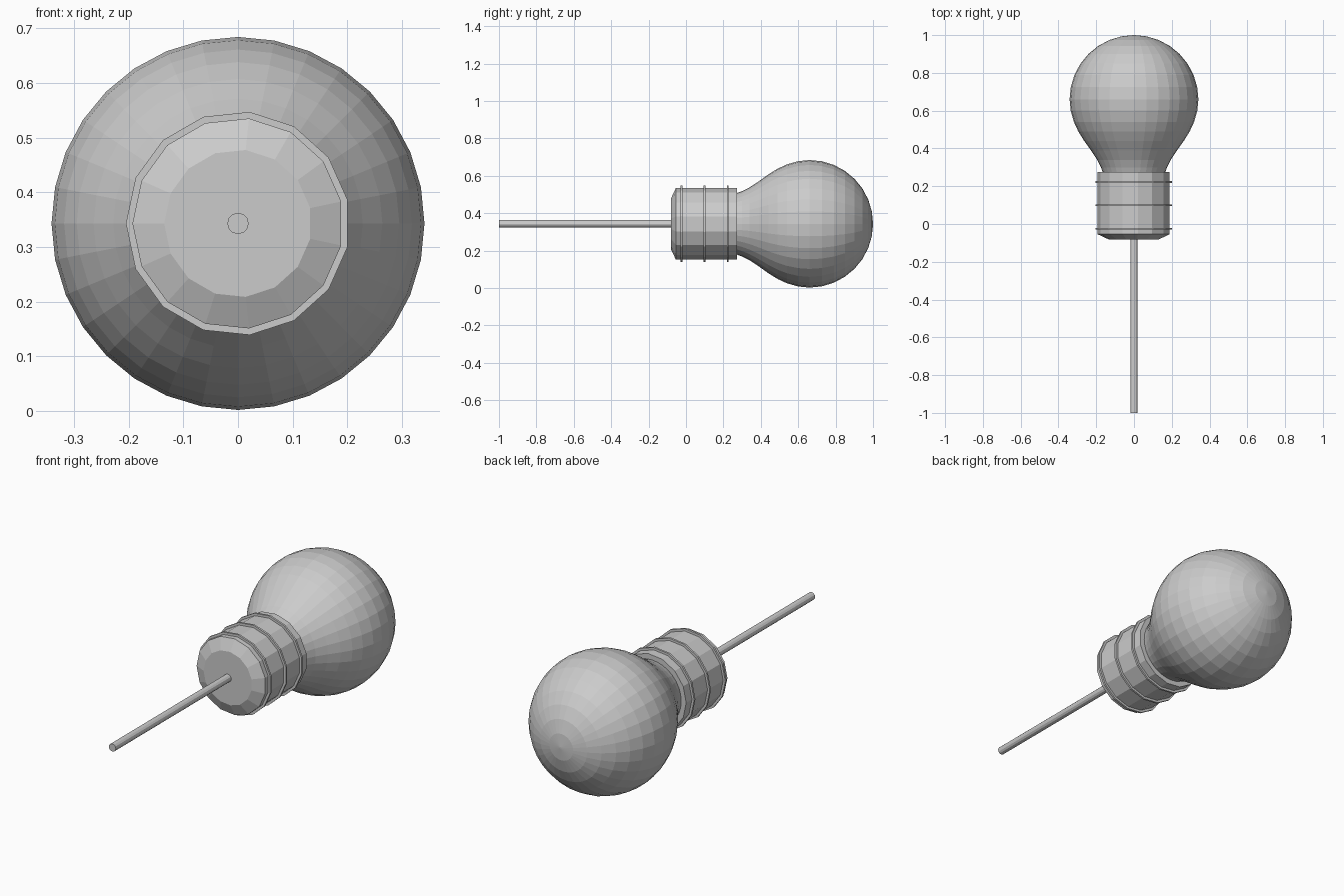
import bpy, bmesh
from math import sin, cos, pi

cube = bpy.data.objects.get("Cube")
if cube:
    bpy.data.objects.remove(cube, do_unlink=True)

AXIS_Z = 0.343

grey = bpy.data.materials.new("light grey")
grey.use_nodes = True
colour = (0.6, 0.6, 0.6, 1)
grey.diffuse_color = colour
grey.node_tree.nodes["Principled BSDF"].inputs["Base Color"].default_value = colour


def lathe(name, profile, sides):
    """Spin (y, radius) points around the long axis and close both ends."""
    bm = bmesh.new()
    rings = []
    for y, r in profile:
        angles = [pi + 2 * pi * i / sides for i in range(sides)]
        rings.append([bm.verts.new((r * cos(a), y, AXIS_Z + r * sin(a))) for a in angles])
    for a, b in zip(rings, rings[1:]):
        for i in range(sides):
            j = (i + 1) % sides
            bm.faces.new((a[i], a[j], b[j], b[i]))
    bm.faces.new(rings[0])
    bm.faces.new(rings[-1])
    bmesh.ops.remove_doubles(bm, verts=bm.verts, dist=0.0001)
    bmesh.ops.recalc_face_normals(bm, faces=bm.faces)
    mesh = bpy.data.meshes.new(name)
    bm.to_mesh(mesh)
    bm.free()
    mesh.materials.append(grey)
    obj = bpy.data.objects.new(name, mesh)
    bpy.context.collection.objects.link(obj)
    return obj


# Glass bulb: flared neck running into a round dome
neck = [(0.26, 0.16), (0.30, 0.175), (0.34, 0.195), (0.39, 0.228),
        (0.44, 0.264), (0.49, 0.295), (0.54, 0.318), (0.60, 0.335)]
dome = [(0.66 + 0.34 * sin(t), 0.341 * cos(t))
        for t in (pi / 2 * k / 8 for k in range(8))]
lathe("glass_bulb", neck + dome + [(1.0, 0.004)], 32)

# Socket with a chamfered front end
lathe("socket", [(-0.081, 0.135), (-0.054, 0.193), (0.274, 0.193)], 15)

# Thin raised bands around the socket
for n, y in enumerate((-0.025, 0.099, 0.223)):
    lathe(f"socket_band_{n + 1}",
          [(y - 0.005, 0.19), (y - 0.005, 0.205), (y + 0.005, 0.205), (y + 0.005, 0.19)], 15)

# Power cord
lathe("cord", [(-1.0, 0.0195), (-0.07, 0.0195)], 12)
